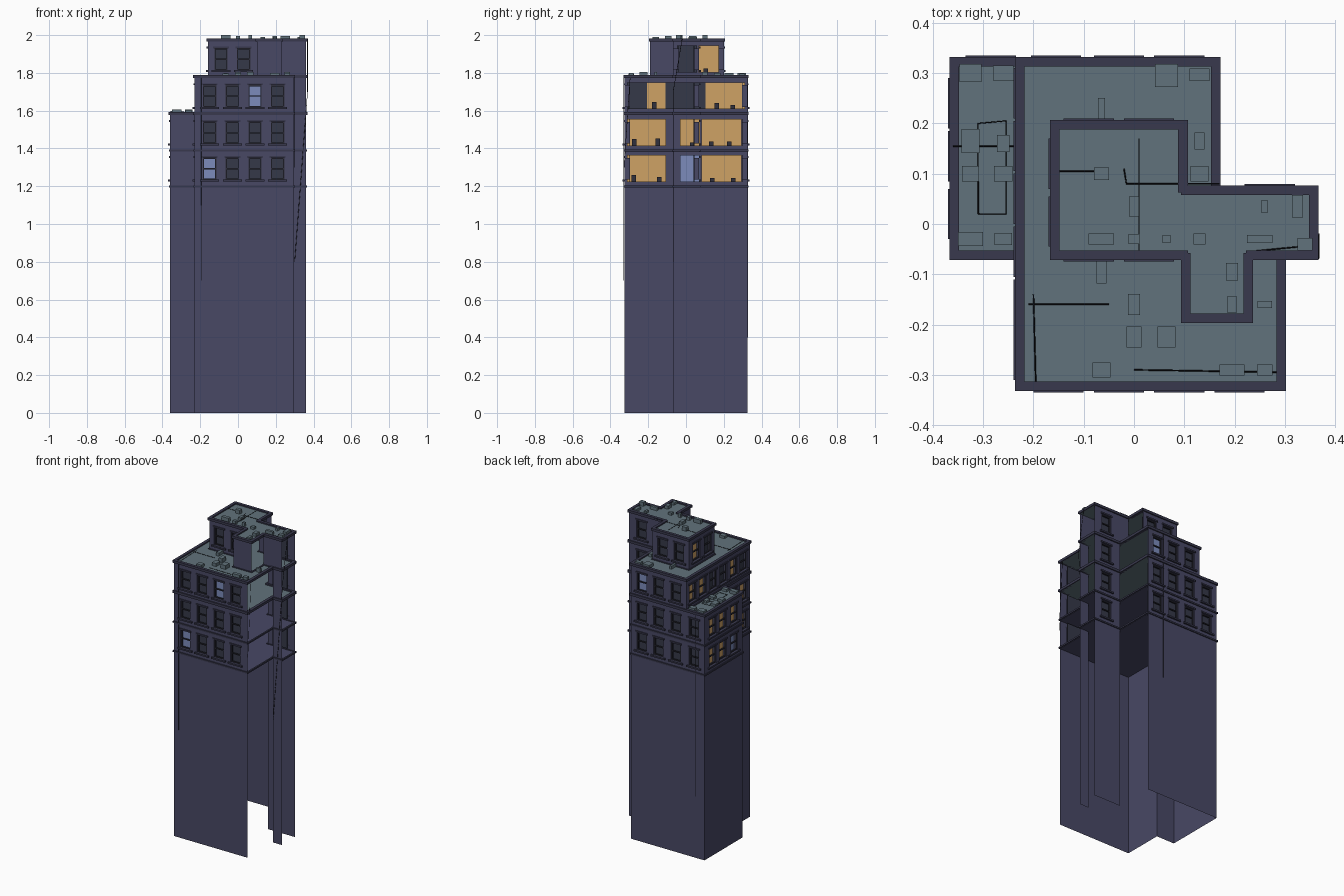
import bpy, bmesh, random
from mathutils import Vector

if "Cube" in bpy.data.objects:
    bpy.data.objects.remove(bpy.data.objects["Cube"])
random.seed(4)

COL = {"wall": (0.065, 0.065, 0.13), "trim": (0.04, 0.04, 0.075), "roof": (0.12, 0.17, 0.2),
       "frame": (0.03, 0.03, 0.045), "dark": (0.035, 0.04, 0.065), "gold": (0.62, 0.36, 0.13),
       "blue": (0.2, 0.26, 0.5), "wire": (0.008, 0.008, 0.012)}
MATS = {}
for k, c in COL.items():
    MATS[k] = bpy.data.materials.new(k)
    MATS[k].diffuse_color = (*c, 1)

parts = {}


def part(name, mat):
    if name not in parts:
        parts[name] = (bmesh.new(), mat)
    return parts[name][0]


def quad(bm, pts):
    bm.faces.new([bm.verts.new(p) for p in pts])


def box(bm, a, b):
    lo = [min(p) for p in zip(a, b)]
    hi = [max(p) for p in zip(a, b)]
    v = [bm.verts.new((x, y, z)) for z in (lo[2], hi[2])
         for x, y in ((lo[0], lo[1]), (hi[0], lo[1]), (hi[0], hi[1]), (lo[0], hi[1]))]
    for f in ((3, 2, 1, 0), (4, 5, 6, 7), (0, 1, 5, 4), (1, 2, 6, 5), (2, 3, 7, 6), (3, 0, 4, 7)):
        bm.faces.new([v[i] for i in f])


def slab(bm, poly, z, t=0.008):
    lo = [bm.verts.new((x, y, z - t)) for x, y in poly]
    hi = [bm.verts.new((x, y, z)) for x, y in poly]
    bm.faces.new(hi)
    bm.faces.new(lo[::-1])
    for i in range(len(poly)):
        j = (i + 1) % len(poly)
        bm.faces.new((lo[i], lo[j], hi[j], hi[i]))


# Floor outlines, counter-clockwise
FULL = [(-.23, -.325), (.295, -.325), (.295, -.065), (.36, -.065), (.36, .07), (.165, .07),
        (.165, .325), (-.36, .325), (-.36, -.065), (-.23, -.065)]
MID = FULL[:7] + [(-.23, .325)]
TOP = [(-.16, -.065), (.1, -.065), (.1, -.19), (.23, -.19), (.23, -.065), (.36, -.065),
       (.36, .07), (.1, .07), (.1, .2), (-.16, .2)]
# Window centres along each wall line
WINDOWS = {("y", -.325): [-.15, -.03, .09, .21], ("y", .325): [-.285, -.155, -.03, .09],
           ("y", -.065): [-.09, .03], ("y", .07): [.27], ("y", .2): [-.09, .03],
           ("x", -.36): [.02, .135, .24], ("x", -.23): [-.26, -.16, -.055, .05, .155, .26],
           ("x", -.16): [.005, .12]}


def glass_kind(level, axis, pos):
    if axis == "x":
        if level == 0:
            return "blue" if pos == .02 else "gold"
        if level == 1 or (level == 2 and pos in (-.16, .155, .26)) or (level == 3 and pos == .12):
            return "gold"
    elif (level, pos) in ((0, -.15), (2, .09)):
        return "blue"
    return "dark"


def edges(poly):
    for i, a in enumerate(poly):
        b = poly[(i + 1) % len(poly)]
        a, b = Vector(a), Vector(b)
        d = (b - a).normalized()
        yield a, b, d, Vector((d.y, -d.x))


def band(bm, poly, z0, z1, out, inn):
    for a, b, d, n in edges(poly):
        p, q = a - d * out + n * out, b + d * out - n * inn
        box(bm, (*p, z0), (*q, z1))


def window(a, d, n, u, z0, z1, kind):
    def bx(name, mat, u0, u1, d0, d1, za, zb):
        box(part(name, mat), (*(a + d * u0 + n * d0), za), (*(a + d * u1 + n * d1), zb))

    def P(uu, dd, z):
        return (*(a + d * uu + n * dd), z)
    l, r, k = u - .035, u + .035, -.025
    rv = part("window_reveals", "wall")
    for (ua, za), (ub, zb) in (((l, z0), (r, z0)), ((r, z0), (r, z1)), ((r, z1), (l, z1)), ((l, z1), (l, z0))):
        quad(rv, [P(ua, 0, za), P(ub, 0, zb), P(ub, k, zb), P(ua, k, za)])
    bx("window_room_" + kind, kind, u - .053, u + .053, k, k - .004, z0 - .012, z1 + .015)
    # frame, sash bars
    for u0, u1, za, zb in ((l, l + .006, z0, z1), (r - .006, r, z0, z1), (l, r, z0, z0 + .006),
                           (l, r, z1 - .006, z1), (l, r, (z0 + z1) / 2 - .003, (z0 + z1) / 2 + .003)):
        bx("window_frames", "frame", u0, u1, -.014, -.006, za, zb)
    # sill and lintel
    bx("window_sills", "trim", u - .05, u + .05, 0, .01, z0 - .01, z0)
    bx("window_lintels", "trim", u - .042, u + .042, 0, .006, z1, z1 + .01)
    if kind == "gold":  # furniture seen inside
        s = random.uniform(-.02, .02)
        bx("room_furniture", "frame", u + s - .012, u + s + .012, k - .004, k - .025,
           z0 - .012, z0 + random.uniform(.005, .03))


def storey(poly, level, z0, z1):
    bm = part("storey_walls", "wall")
    for a, b, d, n in edges(poly):
        if n.x > .5:       # the right-hand side is left open
            continue
        axis = "x" if abs(n.x) > .5 else "y"
        c = round(a.x if axis == "x" else a.y, 3)
        i = 1 if axis == "x" else 0
        L = (b - a).length
        ws = []
        for pos in WINDOWS.get((axis, c), []):
            u = (pos - a[i]) * d[i]
            if .04 < u < L - .04:
                ws.append((u, pos))
        w0, w1 = z0 + .035, z0 + .15

        def cell(u0, u1, za, zb):
            p, q = a + d * u0, a + d * u1
            quad(bm, [(*p, za), (*q, za), (*q, zb), (*p, zb)])
        cur = 0
        for u, pos in sorted(ws):
            cell(cur, u - .035, z0, z1)
            cell(u - .035, u + .035, z0, w0)
            cell(u - .035, u + .035, w1, z1)
            cur = u + .035
            window(a, d, n, u, w0, w1, glass_kind(level, axis, pos))
        cell(cur, L, z0, z1)


# Plain lower shaft, open on the right
for a, b, d, n in edges(FULL):
    if n.x < .5:
        quad(part("lower_walls", "wall"), [(*a, 0), (*b, 0), (*b, 1.2), (*a, 1.2)])

# Four windowed storeys with floors and bands
Z = [1.2, 1.39, 1.585, 1.78, 1.975]
for lv, poly in enumerate((FULL, FULL, MID, TOP)):
    storey(poly, lv, Z[lv], Z[lv + 1])
    band(part("floor_bands", "trim"), poly, Z[lv] - .006, Z[lv] + .004, .006, .004)
for z in Z[:2]:
    slab(part("floors", "wall"), FULL, z)

# Roofs and parapets
for poly, z in ((FULL, Z[2]), (MID, Z[3]), (TOP, Z[4])):
    slab(part("roofs", "roof"), poly, z)
    band(part("parapets", "trim"), poly, z - .008, z + .008, .007, .012)

# Rooftop boxes: x, y, width, depth
UNITS = {Z[4]: [(-.065, .1, .03, .025), (0, .035, .02, .04), (-.065, -.03, .05, .022), (0, -.03, .022, .02),
                (.065, -.03, .018, .014), (.13, -.03, .024, .022), (.26, .035, .014, .024),
                (.325, .035, .022, .045), (.25, -.03, .05, .016), (.195, -.095, .024, .034),
                (.195, -.16, .018, .034), (.34, -.04, .03, .025)],
         Z[3]: [(.065, .295, .046, .046), (.13, .297, .04, .025), (.13, .165, .02, .034), (.13, .1, .036, .03),
                (0, -.16, .024, .042), (0, -.225, .03, .042), (.065, -.225, .036, .042),
                (-.065, -.29, .036, .03), (.195, -.29, .05, .022), (.26, -.29, .03, .022),
                (.26, -.16, .028, .014), (-.065, -.095, .02, .046), (-.065, .228, .014, .046)],
         Z[2]: [(-.325, .3, .044, .036), (-.325, .165, .036, .048), (-.325, .1, .034, .03),
                (-.325, -.03, .05, .028), (-.26, .3, .04, .03), (-.26, .16, .024, .034),
                (-.26, .1, .036, .03), (-.26, -.03, .034, .024)]}
for z, rows in UNITS.items():
    for x, y, w, h in rows:
        box(part("rooftop_units", "roof"), (x - w / 2, y - h / 2, z),
            (x + w / 2, y + h / 2, z + random.choice((.016, .02, .025))))

for name, (bm, mat) in parts.items():
    me = bpy.data.meshes.new(name)
    bm.to_mesh(me)
    bm.free()
    me.materials.append(MATS[mat])
    bpy.context.collection.objects.link(bpy.data.objects.new(name, me))

# Thin cables on roofs and hanging down the walls
cu = bpy.data.curves.new("cables", "CURVE")
cu.dimensions = "3D"
cu.bevel_depth, cu.bevel_resolution = .0014, 0
a, b, c = Z[2] + .006, Z[3] + .006, Z[4] + .006
CABLES = [[(-.31, .02, a), (-.31, .2, a), (-.255, .205, a), (-.255, .02, a), (-.31, .02, a)],
          [(-.36, .155, a + .005), (-.24, .155, a)],
          [(-.2, -.14, b), (-.195, -.33, b), (-.195, -.33, .7)],
          [(-.21, -.16, b), (-.05, -.16, b)], [(0, -.29, b), (.3, -.295, b), (.3, -.328, 1.3)],
          [(.01, .17, c), (.01, -.06, c)], [(-.02, .11, c), (-.015, .08, c), (.17, .08, c)],
          [(-.16, .105, c), (-.05, .105, c)], [(.23, -.055, c), (.33, -.045, c), (.368, -.02, c)],
          [(.368, -.02, c), (.368, -.068, 1.7), (.3, -.068, .8)],
          [(-.3, .328, a), (-.3, .328, .4)], [(.05, .328, b), (.05, .328, .8)]]
for pts in CABLES:
    s = cu.splines.new("POLY")
    s.points.add(len(pts) - 1)
    for p, co in zip(s.points, pts):
        p.co = (*co, 1)
cu.materials.append(MATS["wire"])
bpy.context.collection.objects.link(bpy.data.objects.new("cables", cu))

for m in bpy.data.materials:
    if m.users and not m.is_grease_pencil:
        m.use_nodes = True
        m.node_tree.nodes["Principled BSDF"].inputs["Base Color"].default_value = m.diffuse_color
